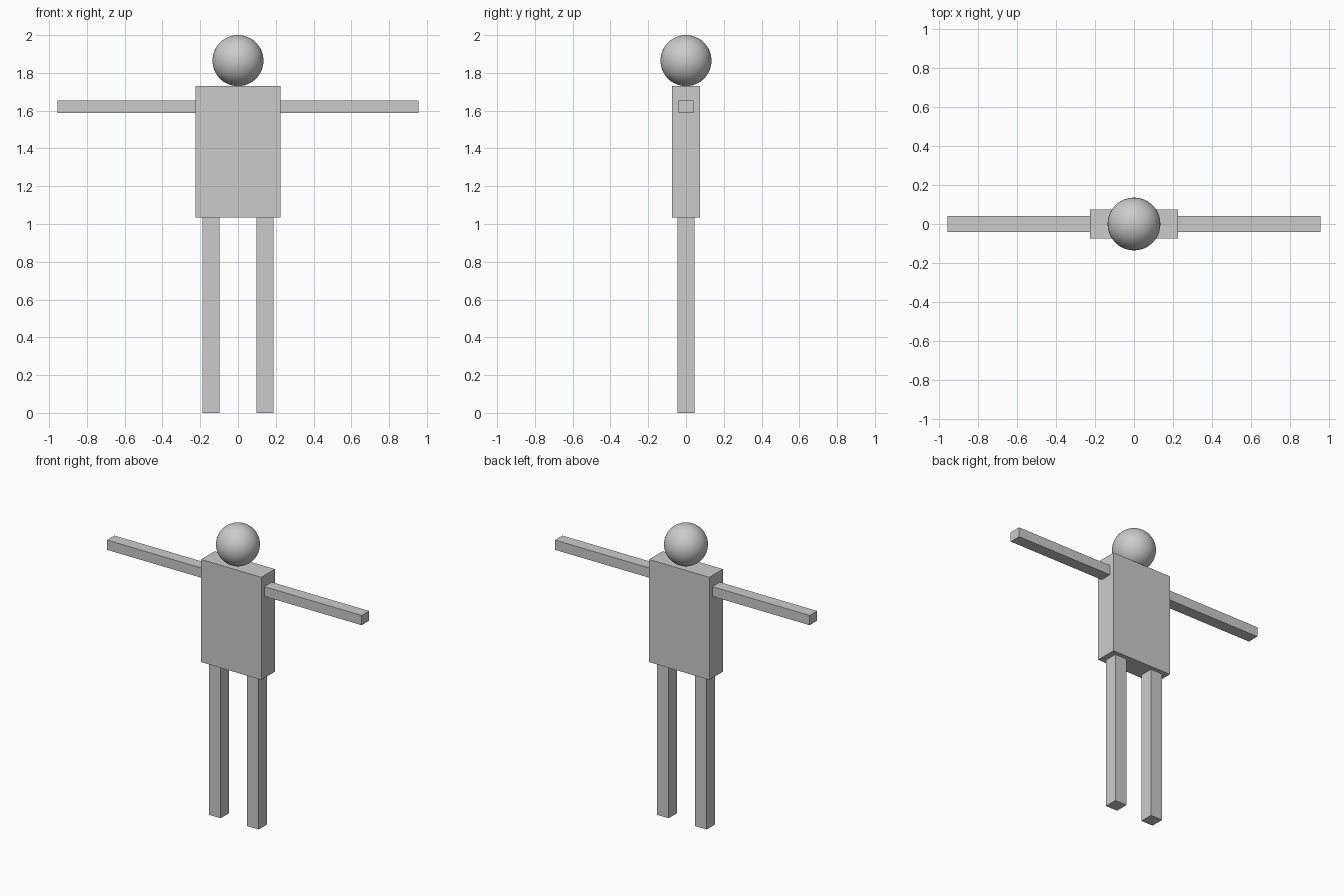
import bpy

if "Cube" in bpy.data.objects:
    bpy.data.objects.remove(bpy.data.objects["Cube"])


def box(name, lo, hi):
    """Axis-aligned box between two corners."""
    centre = [(a + b) / 2 for a, b in zip(lo, hi)]
    bpy.ops.mesh.primitive_cube_add(size=1, location=centre)
    obj = bpy.context.object
    obj.name = name
    obj.scale = [b - a for a, b in zip(lo, hi)]
    bpy.ops.object.transform_apply(location=False, rotation=False, scale=True)
    return obj


HIP, NECK, HALF_W = 1.035, 1.73, 0.226

# Torso
box("torso", (-HALF_W, -0.073, HIP), (HALF_W, 0.073, NECK))

# Arms and legs, one pair per side
for side, s in (("left", -1), ("right", 1)):
    x0, x1 = sorted((s * HALF_W, s * 0.955))
    box(side + "_arm", (x0, -0.04, 1.588), (x1, 0.04, 1.654))
    x0, x1 = sorted((s * 0.098, s * 0.187))
    box(side + "_leg", (x0, -0.045, 0), (x1, 0.045, HIP))

# Head resting on the torso
bpy.ops.mesh.primitive_uv_sphere_add(segments=64, ring_count=32, radius=0.135,
                                     location=(0, 0, NECK + 0.135))
bpy.context.object.name = "head"
bpy.ops.object.shade_smooth()
